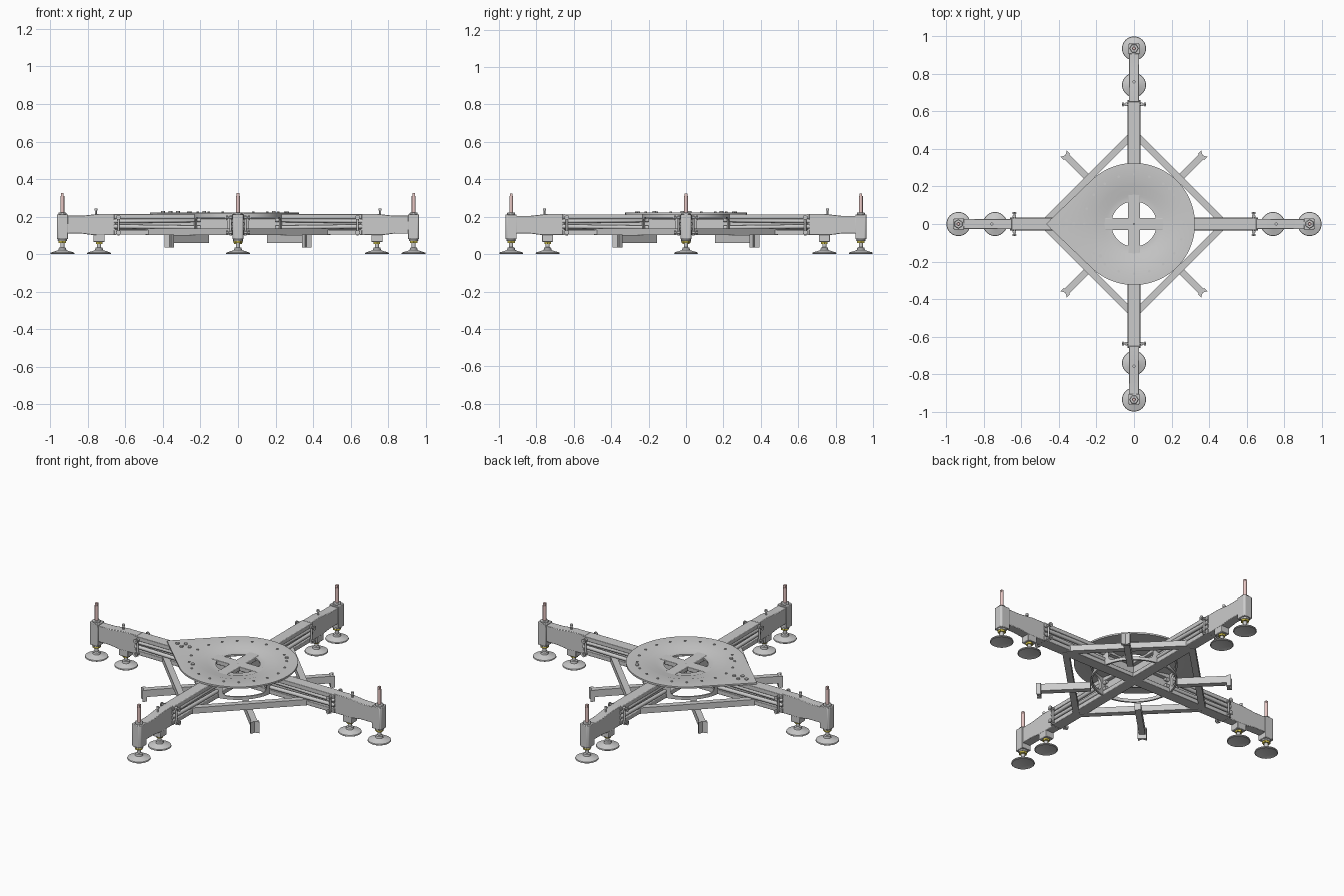
import bpy, bmesh, math
from mathutils import Matrix, Vector

if "Cube" in bpy.data.objects:
    bpy.data.objects.remove(bpy.data.objects["Cube"])

def material(name, rgb):
    m = bpy.data.materials.new(name)
    m.diffuse_color = (*rgb, 1)
    m.use_nodes = True
    m.node_tree.nodes["Principled BSDF"].inputs["Base Color"].default_value = m.diffuse_color
    return m

PINK = material("screw_pink", (0.82, 0.58, 0.56))
YELLOW = material("nut_yellow", (0.72, 0.6, 0.08))

def finish(bm, name, mat=None, smooth=True, bevel=0):
    bmesh.ops.recalc_face_normals(bm, faces=bm.faces)
    me = bpy.data.meshes.new(name)
    bm.to_mesh(me)
    bm.free()
    ob = bpy.data.objects.new(name, me)
    bpy.context.collection.objects.link(ob)
    if mat:
        me.materials.append(mat)
    if bevel:
        b = ob.modifiers.new("bevel", 'BEVEL')
        b.width, b.segments = bevel, 2
    if smooth:
        bpy.ops.object.select_all(action='DESELECT')
        ob.select_set(True)
        bpy.context.view_layer.objects.active = ob
        bpy.ops.object.shade_smooth_by_angle(angle=math.radians(35))
    return ob

def add_box(bm, x0, x1, y0, y1, z0, z1):
    m = Matrix.Translation(((x0+x1)/2, (y0+y1)/2, (z0+z1)/2)) @ Matrix.Diagonal((x1-x0, y1-y0, z1-z0, 1))
    bmesh.ops.create_cube(bm, size=1, matrix=m)

def add_rod(bm, a, b, r, n=16):
    a, b = Vector(a), Vector(b)
    rot = (b-a).to_track_quat('Z', 'Y').to_matrix().to_4x4()
    bmesh.ops.create_cone(bm, cap_ends=True, segments=n, radius1=r, radius2=r, depth=(b-a).length,
                          matrix=Matrix.Translation((a+b)/2) @ rot)

def add_lathe(bm, profile, x=0, n=40):
    vs = [bm.verts.new((x+r, 0, z)) for r, z in profile]
    es = [bm.edges.new(p) for p in zip(vs, vs[1:])]
    bmesh.ops.spin(bm, geom=vs+es, cent=(x, 0, 0), axis=(0, 0, 1), angle=2*math.pi, steps=n)
    bmesh.ops.remove_doubles(bm, verts=bm.verts, dist=1e-5)

def add_prism(bm, pts, vec):
    f = bm.faces.new([bm.verts.new(p) for p in pts])
    ext = bmesh.ops.extrude_face_region(bm, geom=[f])
    bmesh.ops.translate(bm, vec=vec, verts=[v for v in ext['geom'] if isinstance(v, bmesh.types.BMVert)])
    bm.faces.new([bm.verts.new(p) for p in pts]) if f not in bm.faces else None
    bmesh.ops.remove_doubles(bm, verts=bm.verts, dist=1e-6)

def around(ob, start=0.0):
    """Repeat a part on all four sides."""
    for k in range(4):
        o = ob if k == 0 else ob.copy()
        o.rotation_euler.z = start + k*math.pi/2
        if k:
            bpy.context.collection.objects.link(o)

# arm beam: top and bottom flanges, web
bm = bmesh.new()
add_box(bm, 0, 0.66, -0.033, 0.033, 0.188, 0.213)
add_box(bm, 0, 0.66, -0.033, 0.033, 0.104, 0.13)
add_box(bm, 0.0, 0.66, -0.012, 0.012, 0.13, 0.188)
around(finish(bm, "arm_beam", bevel=0.003))

# tubes along the arm sides
bm = bmesh.new()
for s in (-1, 1):
    add_rod(bm, (0.2, s*0.024, 0.182), (0.66, s*0.024, 0.176), 0.011)
    add_rod(bm, (0.2, s*0.024, 0.142), (0.66, s*0.024, 0.148), 0.011)
around(finish(bm, "arm_side_tubes"))

# arm outer section, tapering towards the tip
bm = bmesh.new()
side = [(0.65, 0.102), (0.77, 0.102), (0.83, 0.11), (0.91, 0.11), (0.91, 0.205), (0.83, 0.205), (0.74, 0.215), (0.65, 0.215)]
add_prism(bm, [(x, -0.027, z) for x, z in side], (0, 0.054, 0))
around(finish(bm, "arm_outer_section", bevel=0.003))

# end box and its collar, inner foot housing
bm = bmesh.new()
end = [(0.965, -0.022), (0.965, 0.022), (0.957, 0.03), (0.905, 0.03), (0.905, -0.03), (0.957, -0.03)]
add_prism(bm, [(x, y, 0.08) for x, y in end], (0, 0, 0.132))
add_rod(bm, (0.935, 0, 0.07), (0.935, 0, 0.081), 0.025, 24)
add_rod(bm, (0.935, 0, 0.21), (0.935, 0, 0.222), 0.024, 6)
add_box(bm, 0.71, 0.77, -0.027, 0.027, 0.066, 0.105)
around(finish(bm, "end_box_and_housing", bevel=0.003))

# levelling feet with necks
bm = bmesh.new()
foot = [(0, 0.008), (0.04, 0.005), (0.06, 0), (0.064, 0.003), (0.062, 0.009), (0.035, 0.017), (0.021, 0.022), (0.019, 0.034), (0.011, 0.037), (0.011, 0.075), (0, 0.075)]
for x in (0.935, 0.74):
    add_lathe(bm, foot, x)
around(finish(bm, "levelling_feet"))

# yellow lock nuts
bm = bmesh.new()
add_rod(bm, (0.935, 0, 0.06), (0.935, 0, 0.076), 0.023, 6)
add_rod(bm, (0.74, 0, 0.055), (0.74, 0, 0.066), 0.02, 6)
around(finish(bm, "lock_nuts", YELLOW))

# pink levelling screws
bm = bmesh.new()
add_rod(bm, (0.935, 0, 0.2), (0.935, 0, 0.31), 0.01, 20)
add_box(bm, 0.928, 0.942, -0.007, 0.007, 0.31, 0.325)
around(finish(bm, "levelling_screw", PINK))

# clamp straps, cross bolts and locking pin
bm = bmesh.new()
for s in (-1, 1):
    add_rod(bm, (0.637, s*0.039, 0.1), (0.637, s*0.039, 0.206), 0.006)
    for z in (0.116, 0.196):
        add_rod(bm, (0.637, 0, z), (0.637, s*0.064, z), 0.005)
        add_rod(bm, (0.637, s*0.034, z), (0.637, s*0.046, z), 0.011, 6)
        add_rod(bm, (0.637, s*0.056, z), (0.637, s*0.062, z), 0.014, 6)
add_rod(bm, (0.757, 0, 0.2), (0.757, 0, 0.236), 0.005)
add_rod(bm, (0.757, 0, 0.232), (0.757, 0, 0.244), 0.008)
around(finish(bm, "clamp_bolts"))

# diagonal braces between the arms
bm = bmesh.new()
add_box(bm, 0.325, 0.36, -0.335, 0.335, 0.102, 0.108)
add_box(bm, 0.325, 0.331, -0.335, 0.335, 0.102, 0.137)
add_box(bm, 0.354, 0.36, -0.335, 0.335, 0.102, 0.137)
add_box(bm, 0.325, 0.36, -0.335, 0.335, 0.131, 0.137)
around(finish(bm, "diagonal_brace"), math.pi/4)

# lower outriggers with forked end plates
bm = bmesh.new()
add_box(bm, 0.235, 0.515, -0.017, 0.017, 0.06, 0.102)
fork = [(0.505, -0.024), (0.53, -0.024), (0.517, 0), (0.53, 0.024), (0.505, 0.024)]
add_prism(bm, [(x, y, 0.036) for x, y in fork], (0, 0, 0.068))
around(finish(bm, "outrigger"), math.pi/4)

# drum wall with a rounded window between each pair of arms
bm = bmesh.new()
wall = [(0.235, 0.104), (0.235, 0.213), (0.225, 0.213), (0.225, 0.104), (0.235, 0.104)]
add_lathe(bm, wall, n=64)
drum = finish(bm, "drum_wall")
bm = bmesh.new()
for k in range(4):
    c = bmesh.new()
    add_box(c, 0.12, 0.3, -0.12, 0.12, 0.122, 0.196)
    bmesh.ops.bevel(c, geom=[e for e in c.edges if abs(e.verts[0].co.x-e.verts[1].co.x) > 0.1],
                    offset=0.025, segments=5, profile=0.5, affect='EDGES')
    c.transform(Matrix.Rotation(math.pi/4+k*math.pi/2, 4, 'Z'))
    tmp = bpy.data.meshes.new("window_tmp")
    c.to_mesh(tmp)
    c.free()
    bm.from_mesh(tmp)
cutter = finish(bm, "window_cutter", smooth=False)
cutter.hide_render = True
cutter.hide_set(True)
mod = drum.modifiers.new("windows", 'BOOLEAN')
mod.operation, mod.object, mod.solver = 'DIFFERENCE', cutter, 'EXACT'

# teardrop top plate: bridged outline and inner ring
N, R = 96, 0.325
a = math.acos(R/0.47)
bm = bmesh.new()
rings = []
for rad, z in ((R, 0.213), (R, 0.223), (0.222, 0.223), (0.205, 0.218), (0.165, 0.216), (0.15, 0.211),
               (0.12, 0.211), (0.12, 0.2), (0.15, 0.2), (0.222, 0.213)):
    ring = []
    for i in range(N):
        t = 2*math.pi*i/N
        d = abs(t-math.pi)
        rr = min(rad/math.cos(a-d), 0.468) if rad == R and d < a else rad
        ring.append(bm.verts.new((rr*math.cos(t), rr*math.sin(t), z)))
    rings.append(ring)
for p, q in zip(rings, rings[1:]+rings[:1]):
    for i in range(N):
        j = (i+1) % N
        bm.faces.new((p[i], p[j], q[j], q[i]))
finish(bm, "top_plate")

# plate bolts and pointer fittings
bm = bmesh.new()
for i in range(20):
    t = 2*math.pi*(i+0.0)/20
    x, y = 0.265*math.cos(t), 0.265*math.sin(t)
    add_rod(bm, (x, y, 0.22), (x, y, 0.2265), 0.007, 6)
for x, y in ((-0.4, 0), (-0.36, 0.02), (-0.32, 0), (-0.36, -0.02), (-0.18, -0.17), (0.19, 0.19)):
    add_rod(bm, (x, y, 0.22), (x, y, 0.23), 0.01, 12)
finish(bm, "plate_bolts")
